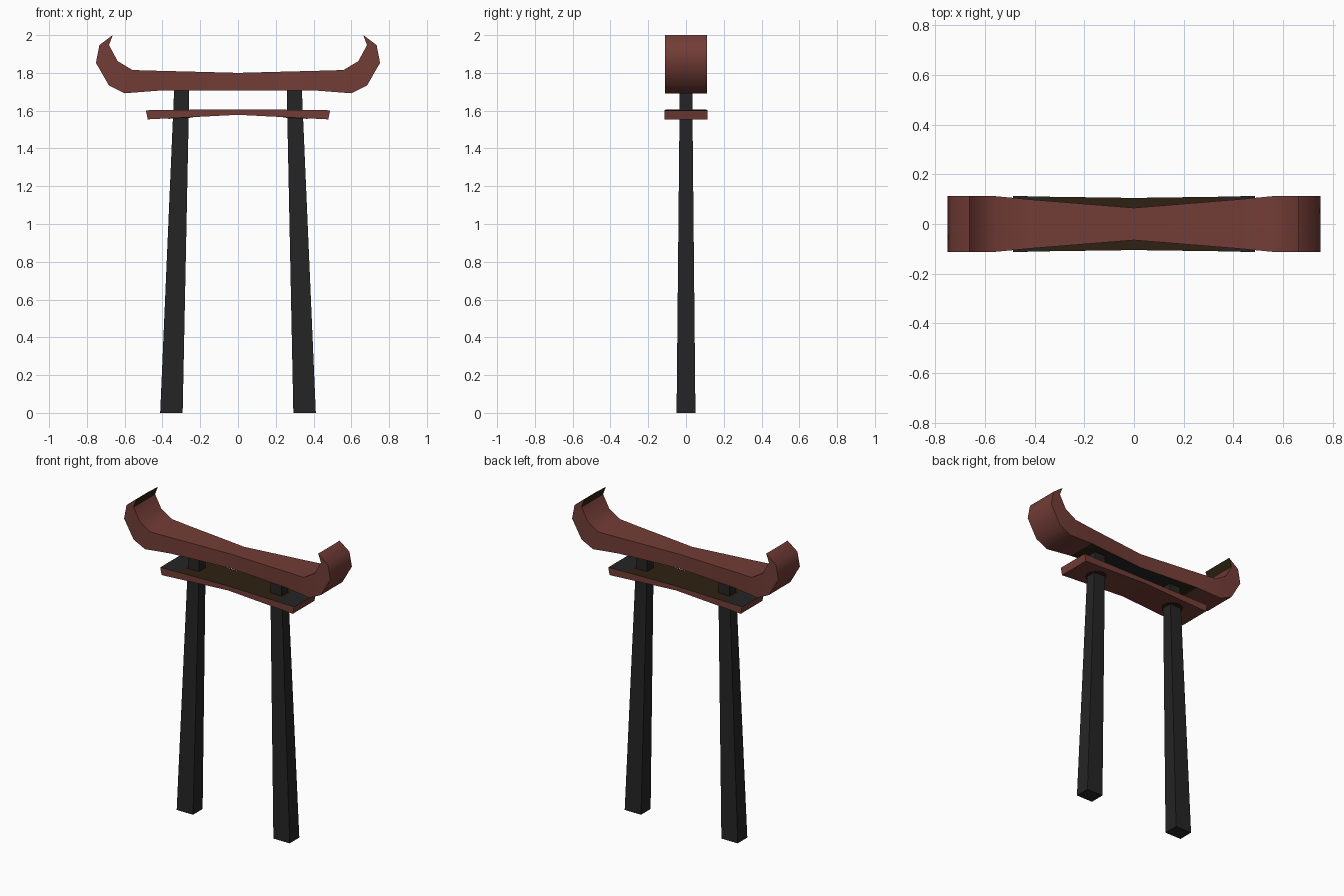
import bpy, bmesh, math

if "Cube" in bpy.data.objects:
    bpy.data.objects.remove(bpy.data.objects["Cube"])


def material(name, rgb):
    m = bpy.data.materials.new(name)
    m.diffuse_color = (*rgb, 1)
    m.use_nodes = True
    m.node_tree.nodes["Principled BSDF"].inputs["Base Color"].default_value = m.diffuse_color
    return m


RED = material("red brown wood", (0.170, 0.046, 0.037))
BLACK = material("charcoal", (0.018, 0.018, 0.018))
OLIVE = material("dark olive", (0.027, 0.016, 0.006))


def finish(bm, name, mats, angle=None):
    bmesh.ops.recalc_face_normals(bm, faces=bm.faces[:])
    me = bpy.data.meshes.new(name)
    bm.to_mesh(me)
    bm.free()
    for m in mats:
        me.materials.append(m)
    if angle:
        me.shade_smooth()
        me.set_sharp_from_angle(angle=math.radians(angle))
    ob = bpy.data.objects.new(name, me)
    bpy.context.collection.objects.link(ob)
    return ob


def beam(name, stations, rule, angle=None):
    """Loft symmetric stations (top x, top z, bottom x, bottom z, half width)."""
    left = [(-a, b, -c, d, w) for a, b, c, d, w in reversed(stations[1:])]
    bm = bmesh.new()
    rings = []
    for tx, tz, bx, bz, w in left + stations:
        rings.append([bm.verts.new(p) for p in
                      ((tx, -w, tz), (tx, w, tz), (bx, w, bz), (bx, -w, bz))])
    for a, b in zip(rings, rings[1:]):
        for i, side in enumerate(("top", "back", "bottom", "front")):
            j = (i + 1) % 4
            f = bm.faces.new((a[i], a[j], b[j], b[i]))
            f.material_index = rule(side, abs(f.calc_center_median().x),
                                    f.calc_center_median().z)
    bm.faces.new(rings[0])
    bm.faces.new(rings[-1])
    return finish(bm, name, (RED, BLACK, OLIVE), angle)


# Upper beam with curled ends; underside and inner curl tips are dark
def upper_rule(side, x, z):
    if side == "bottom" and x < 0.45:
        return 1 if x < 0.26 else 2
    return 2 if side == "top" and z > 1.95 else 0


beam("upper_beam", [
    (0, 1.80, 0, 1.706, 0.065),
    (0.26, 1.807, 0.26, 1.706, 0.086),
    (0.42, 1.811, 0.42, 1.706, 0.099),
    (0.558, 1.815, 0.60, 1.692, 0.112),
    (0.637, 1.862, 0.683, 1.733, 0.112),
    (0.683, 1.947, 0.752, 1.853, 0.112),
    (0.663, 2.0, 0.734, 1.947, 0.112)], upper_rule, 45)

# Lower tie beam, slightly arched, dark on top
beam("lower_beam", [
    (0, 1.607, 0, 1.578, 0.105),
    (0.36, 1.604, 0.355, 1.560, 0.110),
    (0.488, 1.602, 0.478, 1.554, 0.113)],
    lambda side, x, z: 0 if side != "top" else (2 if x < 0.3 else 1))

# Leaning tapered legs, and thin dark rings where they meet the tie beam
for s, label in ((-1, "left"), (1, "right")):
    bm = bmesh.new()
    lo, hi = [[bm.verts.new((s * x, y, z)) for x, y in
               ((x0, -w), (x1, -w), (x1, w), (x0, w))]
              for x0, x1, w, z in ((0.293, 0.412, 0.05, 0),
                                   (0.258, 0.338, 0.033, 1.715))]
    bm.faces.new(lo)
    bm.faces.new(hi)
    for i in range(4):
        j = (i + 1) % 4
        bm.faces.new((lo[i], lo[j], hi[j], hi[i]))
    finish(bm, label + "_leg", (BLACK,))

    bm = bmesh.new()
    bmesh.ops.create_cone(bm, cap_ends=True, segments=16, radius1=0.066,
                          radius2=0.066, depth=0.005)
    ring = finish(bm, label + "_leg_ring", (OLIVE,))
    ring.location = (s * 0.303, 0, 1.5625)
    ring.rotation_euler.y = s * 0.05
